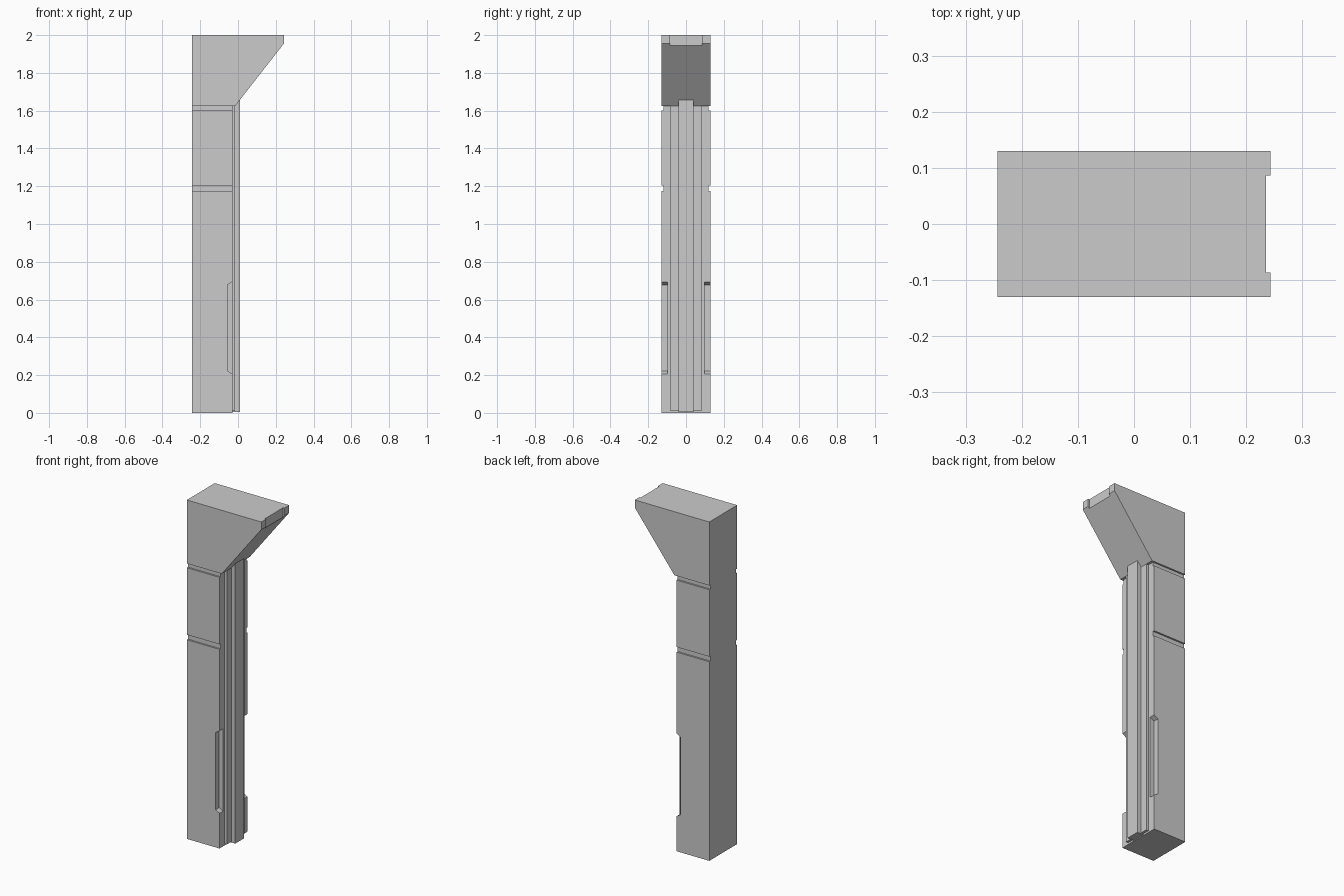
import bpy, bmesh
from mathutils import Vector

if "Cube" in bpy.data.objects:
    bpy.data.objects.remove(bpy.data.objects["Cube"])

BACK, FACE, TIP = -0.243, -0.03, 0.243   # x of rear, shaft face and bracket tip
HALF = 0.13                              # half width in y


def prism(name, profile, to_3d, lo, hi):
    """Extrude a 2D profile between lo and hi; to_3d maps (u, v, depth) to xyz."""
    bm = bmesh.new()
    face = bm.faces.new([bm.verts.new(to_3d(u, v, lo)) for u, v in profile])
    out = bmesh.ops.extrude_face_region(bm, geom=[face])
    step = Vector(to_3d(0, 0, hi)) - Vector(to_3d(0, 0, lo))
    verts = [g for g in out["geom"] if isinstance(g, bmesh.types.BMVert)]
    bmesh.ops.translate(bm, vec=step, verts=verts)
    bmesh.ops.recalc_face_normals(bm, faces=bm.faces)
    mesh = bpy.data.meshes.new(name)
    bm.to_mesh(mesh)
    bm.free()
    obj = bpy.data.objects.new(name, mesh)
    bpy.context.collection.objects.link(obj)
    return obj


def side(name, profile, y0, y1):
    return prism(name, profile, lambda u, v, d: (u, d, v), y0, y1)


def box(name, x0, x1, y0, y1, z0, z1):
    return side(name, [(x0, z0), (x1, z0), (x1, z1), (x0, z1)], y0, y1)


def cut(target, cutter):
    cutter.hide_render = True
    mod = target.modifiers.new("cut", 'BOOLEAN')
    mod.operation, mod.solver, mod.object = 'DIFFERENCE', 'EXACT', cutter
    bpy.context.view_layer.objects.active = target
    bpy.ops.object.modifier_apply(modifier=mod.name)
    bpy.data.objects.remove(cutter)


# Main shaft
shaft = box("shaft", BACK, FACE, -HALF, HALF, 0, 1.63)

for s in (-1, 1):
    # Horizontal grooves on both flanks
    for z0, z1 in ((1.175, 1.205), (1.6, 1.625)):
        y0, y1 = sorted((s * 0.12, s * 0.2))
        cut(shaft, box("groove_cutter", -0.4, 0.1, y0, y1, z0, z1))
    # Long corner notch with bevelled ends
    notch = [(0, 0.189), (-0.055, 0.222), (-0.055, 0.678), (0, 0.713)]
    y0, y1 = sorted((s * 0.097, s * 0.2))
    cut(shaft, side("notch_cutter", notch, y0, y1))

# Stepped pilaster strips on the shaft face
box("wide_strip", FACE - 0.02, -0.015, -0.083, 0.083, 0.01, 1.63)
box("narrow_strip", FACE - 0.02, 0.01, -0.04, 0.04, 0.005, 1.657)

# Sloped bracket head with a recessed nose
bracket = side("bracket", [(BACK, 1.625), (-0.015, 1.625), (TIP, 1.955),
                           (TIP, 2.0), (BACK, 2.0)], -HALF, HALF)
cut(bracket, box("nose_cutter", 0.235, 0.4, -0.086, 0.086, 1.8, 2.1))
